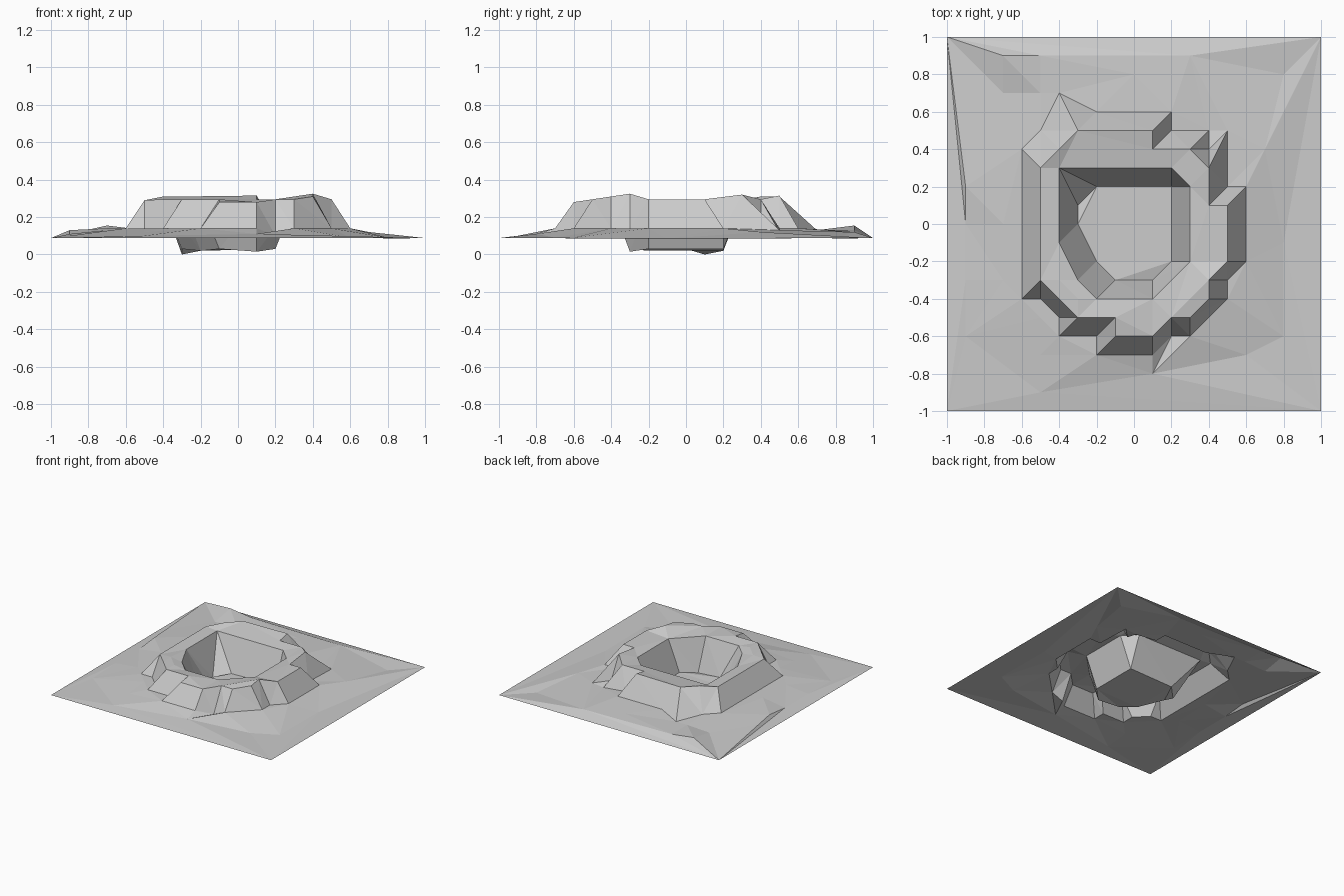
import bpy
from mathutils import Vector
from mathutils.geometry import delaunay_2d_cdt

if "Cube" in bpy.data.objects:
    bpy.data.objects.remove(bpy.data.objects["Cube"])

# Contours of the crater: (x, y) on a 0.1 grid, each with a usual height
border = [(-10, -10), (10, -10), (10, 10), (-10, 10)]
foot = [(6, 2), (6, -2), (5, -3), (5, -4), (3, -6), (2, -6), (1, -7), (-2, -7),
        (-2, -6), (-4, -6), (-4, -5), (-5, -5), (-5, -4), (-6, -4), (-6, 4),
        (-5, 5), (-5, 7), (-4, 7), (-2, 6), (2, 6), (2, 5), (4, 5), (4, 4),
        (5, 5), (5, 2)]
rim_outer = [(5, 1), (5, -2), (4, -3), (4, -4), (3, -5), (2, -5), (1, -6),
             (-1, -6), (-1, -5), (-3, -5), (-3, -4), (-4, -4), (-4, -3),
             (-5, -3), (-5, 3), (-4, 4), (-3, 5), (1, 5), (1, 4), (3, 4),
             (4, 3), (4, 1)]
rim_inner = [(-4, 3), (2, 3), (3, 2), (3, -2), (1, -4), (-2, -4), (-3, -3), (-4, -1)]
floor = [(-2, 2), (2, 2), (2, -2), (1, -3), (-1, -3), (-2, -2), (-3, 0), (-3, 1)]

# Heights that differ from the usual one of their contour
special = {(2, -6): .10, (4, -3): .325, (4, -4): .31, (4, 3): .32, (1, 5): .315,
           (-3, 5): .31, (-4, 4): .31, (1, -6): .28, (-1, -6): .28, (4, 5): .12,
           (-3, 1): 0, (1, -3): .015, (-2, 2): .02, (-2, -2): .02, (5, 5): .13,
           (-4, 7): .13, (-5, 7): .13, (-5, -3): .29, (-5, 3): .29}

# Low bumps of the surrounding ground
bumps = {(-7, 9): .155, (-9, 2): .13, (-9, 0): .11, (-7, 0): .14, (-9, -3): .11,
         (-7, -3): .13, (-9, -6): .10, (-5, -7): .12, (-5, -9): .10, (1, -8): .11,
         (6, -7): .09, (8, -6): .09, (8, -1): .085, (7, 4): .12, (8, 8): .085,
         (3, 9): .12, (-5, 9): .13, (0, 8): .13, (-9, 4): .12, (-7, 7): .12}

coords, heights, edges = [], [], []
for loop, height in ((border, .088), (foot, .14), (rim_outer, .295),
                     (rim_inner, .28), (floor, .03)):
    start, n = len(coords), len(loop)
    for p in loop:
        coords.append(Vector((p[0] / 10, p[1] / 10)))
        heights.append(special.get(p, height))
    edges += [(start + i, start + (i + 1) % n) for i in range(n)]
for p, height in bumps.items():
    coords.append(Vector((p[0] / 10, p[1] / 10)))
    heights.append(height)

# Triangulate between the contours and lift each point to its height
pts, _, faces, origin, _, _ = delaunay_2d_cdt(coords, edges, [], 0, 1e-5)
verts = [(p.x, p.y, heights[o[0]] if o else .2) for p, o in zip(pts, origin)]
mesh = bpy.data.meshes.new("crater_ground")
mesh.from_pydata(verts, [], faces)
mesh.update()
crater = bpy.data.objects.new("crater_ground", mesh)
bpy.context.collection.objects.link(crater)
